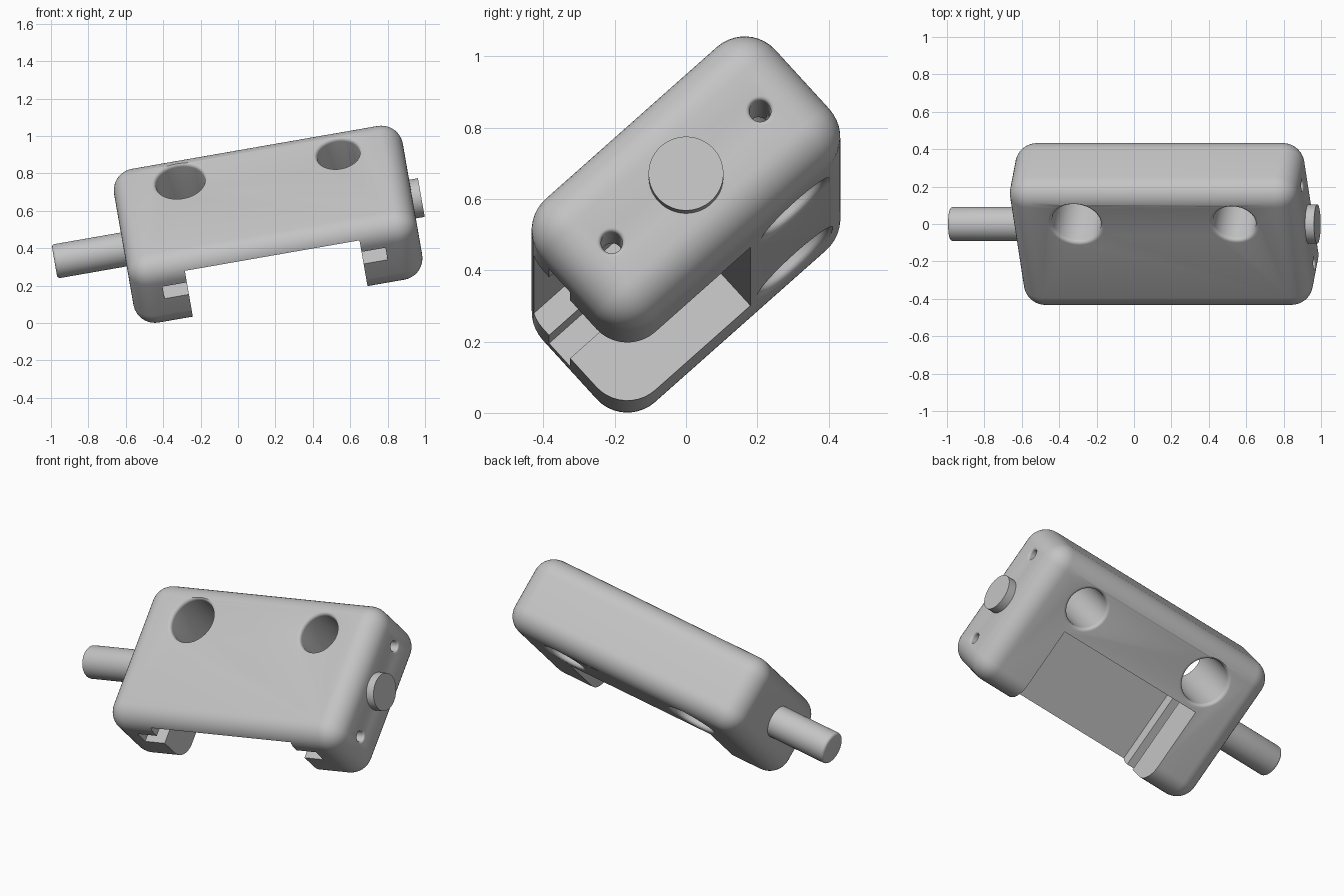
import bpy, bmesh, math
from mathutils import Matrix, Vector

cube = bpy.data.objects.get("Cube")
if cube:
    bpy.data.objects.remove(cube)

# One plain grey
grey = bpy.data.materials.new("plain_grey")
grey.use_nodes = True
colour = (0.55, 0.55, 0.55, 1)
grey.diffuse_color = colour
grey.node_tree.nodes["Principled BSDF"].inputs["Base Color"].default_value = colour

# Model frame: x along the shaft, y across the block, z through its thickness
frame = (Matrix.Translation((0, 0, 0.5)) @ Matrix.Rotation(math.radians(-9.9), 4, 'Y')
         @ Matrix.Rotation(math.radians(42), 4, 'X'))
X0, X1, HALF_Y, HALF_Z = -0.62, 0.947, 0.44, 0.23


def add_object(name, bm):
    bmesh.ops.recalc_face_normals(bm, faces=bm.faces)
    mesh = bpy.data.meshes.new(name)
    bm.to_mesh(mesh)
    bm.free()
    mesh.materials.append(grey)
    obj = bpy.data.objects.new(name, mesh)
    bpy.context.collection.objects.link(obj)
    obj.matrix_world = frame
    return obj


def box(name, low, high, radius=0, segments=8, pick=None):
    low, high = Vector(low), Vector(high)
    bm = bmesh.new()
    bmesh.ops.create_cube(bm, size=1)
    for v in bm.verts:
        v.co = (low + high) / 2 + Vector(a * b for a, b in zip(v.co, high - low))
    if radius:
        edges = [e for e in bm.edges if not pick or pick(e)]
        bmesh.ops.bevel(bm, geom=edges, offset=radius, segments=segments,
                        profile=0.5, affect='EDGES', clamp_overlap=True)
    return add_object(name, bm)


def lathe(name, profile, origin, axis, sides=64):
    """Spin (radius, height) points into a capped solid along an axis."""
    turn = Vector((0, 0, 1)).rotation_difference(Vector(axis)).to_matrix()
    bm = bmesh.new()
    rings = []
    for r, h in profile:
        rings.append([bm.verts.new(Vector(origin) + turn @ Vector(
            (r * math.cos(math.tau * i / sides), r * math.sin(math.tau * i / sides), h)))
            for i in range(sides)])
    for a, b in zip(rings, rings[1:]):
        for i in range(sides):
            j = (i + 1) % sides
            bm.faces.new((a[i], a[j], b[j], b[i]))
    bm.faces.new(rings[0])
    bm.faces.new(rings[-1])
    return add_object(name, bm)


def flare(radius, fillet, top, steps=6):
    """Points of a hole that opens out in a round lip at height top."""
    pts = []
    for i in range(steps + 1):
        a = math.pi / 2 * i / steps
        pts.append((radius + fillet * (1 - math.cos(a)), top - fillet + fillet * math.sin(a)))
    return pts + [(radius + fillet, top + 0.1)]


# Rounded clamp block
body = box("clamp_block", (X0, -HALF_Y, -HALF_Z), (X1, HALF_Y, HALF_Z), 0.117, 10)

# Notch between the two jaws, with a groove in each jaw
cutters = [
    box("notch_cutter", (-0.318, -0.6, -0.5), (0.63, 0.036, 0.16)),
    box("groove_cutter", (-0.45, -0.6, -0.003), (0.76, 0.036, 0.085)),
]

# Two large cross holes with rounded lips on both faces
for x, radius in ((-0.26, 0.132), (0.598, 0.115)):
    upper = flare(radius, 0.02, HALF_Z)
    lower = [(r, -h) for r, h in reversed(upper)]
    cutters.append(lathe("cross_hole_cutter", lower + upper, (x, 0.208, 0), (0, 0, 1)))

# Two small screw holes in the end face
for y in (-0.28, 0.28):
    profile = [(0.03, 0.6)] + flare(0.03, 0.012, X1)
    cutters.append(lathe("screw_hole_cutter", profile, (0, y, 0), (1, 0, 0), 32))

bpy.context.view_layer.objects.active = body
for cutter in cutters:
    cutter.hide_render = True
    mod = body.modifiers.new("cut", 'BOOLEAN')
    mod.operation = 'DIFFERENCE'
    mod.solver = 'EXACT'
    mod.object = cutter
    bpy.ops.object.modifier_apply(modifier=mod.name)
    bpy.data.objects.remove(cutter)

# Shaft on one end, short round boss on the other
bevel = [(0.092 - 0.016 * (1 - math.cos(a)), 0.98 + 0.016 * math.sin(a))
         for a in (math.pi / 2 * i / 4 for i in range(5))]
shaft = lathe("shaft", [(0.092, 0.5)] + bevel, (0, 0, 0), (-1, 0, 0))
boss = lathe("end_boss", [(0.105, 0.9), (0.105, 0.995)], (0, 0, 0), (1, 0, 0))

# Smooth shading with sharp edges kept
for obj in (body, shaft, boss):
    bpy.ops.object.select_all(action='DESELECT')
    obj.select_set(True)
    bpy.context.view_layer.objects.active = obj
    bpy.ops.object.shade_smooth_by_angle(angle=math.radians(32))
